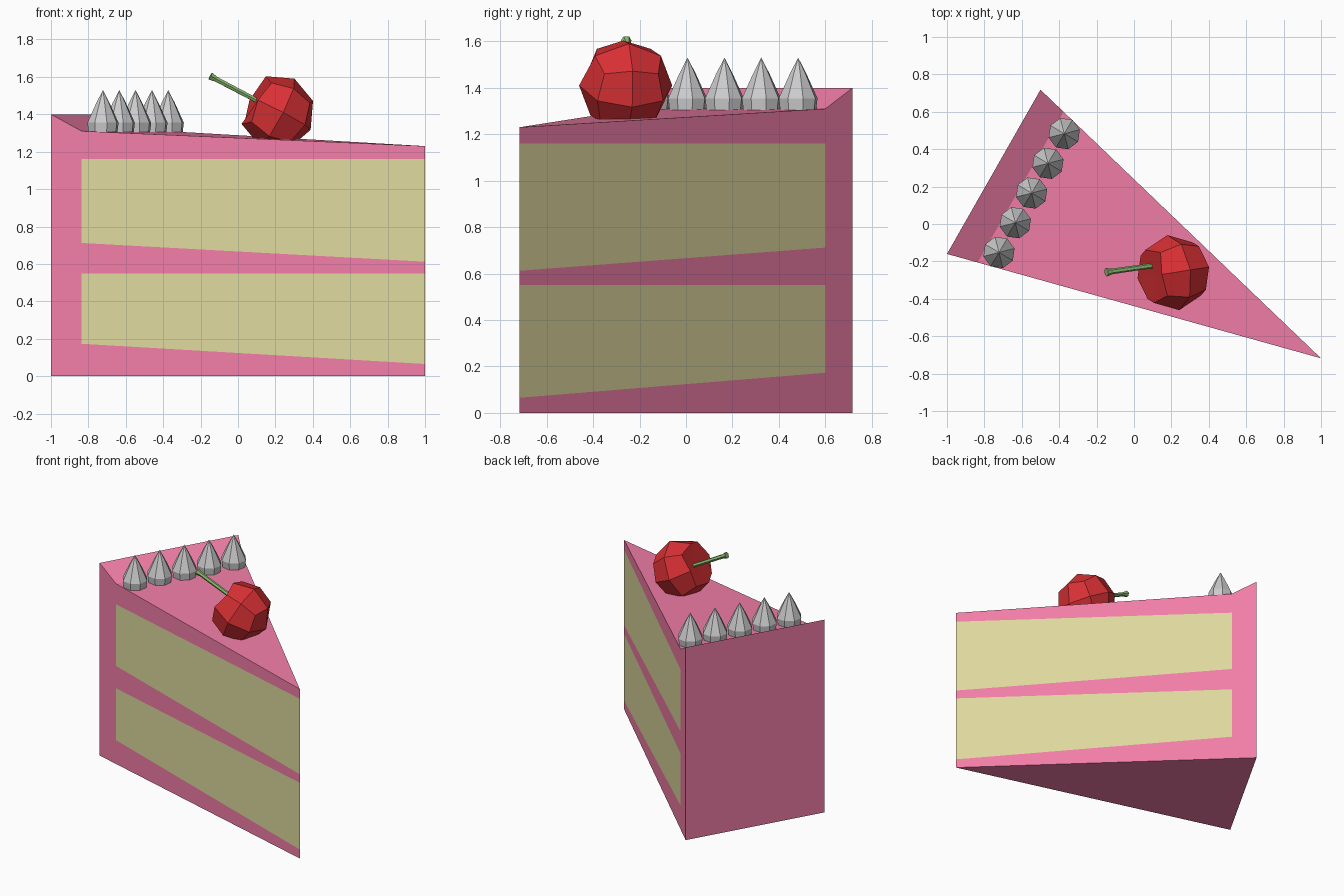
import bpy, bmesh, math
from mathutils import Vector, Matrix

if "Cube" in bpy.data.objects:
    bpy.data.objects.remove(bpy.data.objects["Cube"])


def material(name, rgb):
    m = bpy.data.materials.new(name)
    m.diffuse_color = (*rgb, 1)
    m.use_nodes = True
    m.node_tree.nodes["Principled BSDF"].inputs["Base Color"].default_value = m.diffuse_color
    return m


def make_object(name, bm, mats=()):
    bmesh.ops.recalc_face_normals(bm, faces=bm.faces[:])
    mesh = bpy.data.meshes.new(name)
    bm.to_mesh(mesh)
    bm.free()
    for m in mats:
        mesh.materials.append(m)
    ob = bpy.data.objects.new(name, mesh)
    bpy.context.collection.objects.link(ob)
    return ob


def lathe(profile, sides, turn=0.0):
    """Closed solid from (radius, height) rings; radius 0 makes a point."""
    bm = bmesh.new()
    rings = []
    for r, z in profile:
        n = sides if r else 1
        rings.append([bm.verts.new((r * math.cos(turn + math.tau * i / sides),
                                    r * math.sin(turn + math.tau * i / sides), z))
                      for i in range(n)])
    for a, b in zip(rings, rings[1:]):
        for i in range(sides):
            j = (i + 1) % sides
            bm.faces.new([a[i], a[j], b[0]] if len(b) == 1 else [a[i], a[j], b[j], b[i]])
    for ring in (rings[0], rings[-1]):
        if len(ring) > 1:
            bm.faces.new(ring)
    return bm


icing = material("icing", (0.89, 0.21, 0.39))
sponge = material("sponge", (0.73, 0.69, 0.34))
red = material("cherry_red", (0.70, 0.03, 0.035))
green = material("stem_green", (0.27, 0.52, 0.17))

# Cake wedge: side walls are banded icing / sponge / icing / sponge / icing
left, back, tip = Vector((-1, -0.16)), Vector((-0.5, 0.718)), Vector((1, -0.718))
inner_z = [0, 0.173, 0.55, 0.712, 1.16, 1.31]
tip_z = [0, 0.065, 0.55, 0.612, 1.16, 1.23]
bm = bmesh.new()


def column(p, heights):
    return [bm.verts.new((p.x, p.y, z)) for z in heights]


tip_col = column(tip, tip_z)
outer, inner = [], []
for corner in (left, back):
    o = column(corner, [0, 1.4])
    c = column(corner.lerp(tip, 0.082), inner_z)
    bm.faces.new([o[0], *c, o[1]])
    for i in range(5):
        f = bm.faces.new([c[i], tip_col[i], tip_col[i + 1], c[i + 1]])
        f.material_index = i % 2
    outer.append(o)
    inner.append(c)
(l, b), (li, bi) = outer, inner
bm.faces.new([l[0], b[0], b[1], l[1]])                       # back wall
bm.faces.new([l[1], b[1], bi[-1], li[-1]])                   # raised rim slope
bm.faces.new([li[-1], bi[-1], tip_col[-1]])                  # top
bm.faces.new([l[0], li[0], tip_col[0], bi[0], b[0]])         # underside
make_object("cake_slice", bm, [icing, sponge])

# Row of piped cream peaks along the rim
first, last = Vector((-0.722, -0.152, 1.305)), Vector((-0.373, 0.483, 1.305))
for i in range(5):
    peak = make_object(f"cream_peak_{i + 1}", lathe(
        [(0.08, 0), (0.086, 0.05), (0.037, 0.155), (0, 0.225)], 8, 0.25))
    peak.location = first.lerp(last, i / 4)

# Cherry: rounded subdivided cube, dimpled where the stem enters
centre = Vector((0.21, -0.26, 1.41))
axis = Vector((-0.88, -0.14, 0.46)).normalized()
tilt = axis.to_track_quat('Z', 'Y').to_matrix().to_4x4()
bm = bmesh.new()
bmesh.ops.create_cube(bm, size=2)
bmesh.ops.subdivide_edges(bm, edges=bm.edges[:], cuts=1, use_grid_fill=True)
for v in bm.verts:
    v.co = v.co.normalized() * 0.203
    if v.co.z > 0.2:
        v.co.z = 0.115
cherry = make_object("cherry", bm, [red])
cherry.matrix_world = Matrix.Translation(centre) @ tilt

# Stem, flared at its free end
start, end = Vector((0.115, -0.22, 1.466)), Vector((-0.148, -0.258, 1.604))
length = (end - start).length
stem = make_object("cherry_stem", lathe(
    [(0.014, -0.02), (0.015, length * 0.88), (0.023, length)], 6), [green])
stem.matrix_world = Matrix.Translation(start) @ (end - start).to_track_quat('Z', 'Y').to_matrix().to_4x4()
